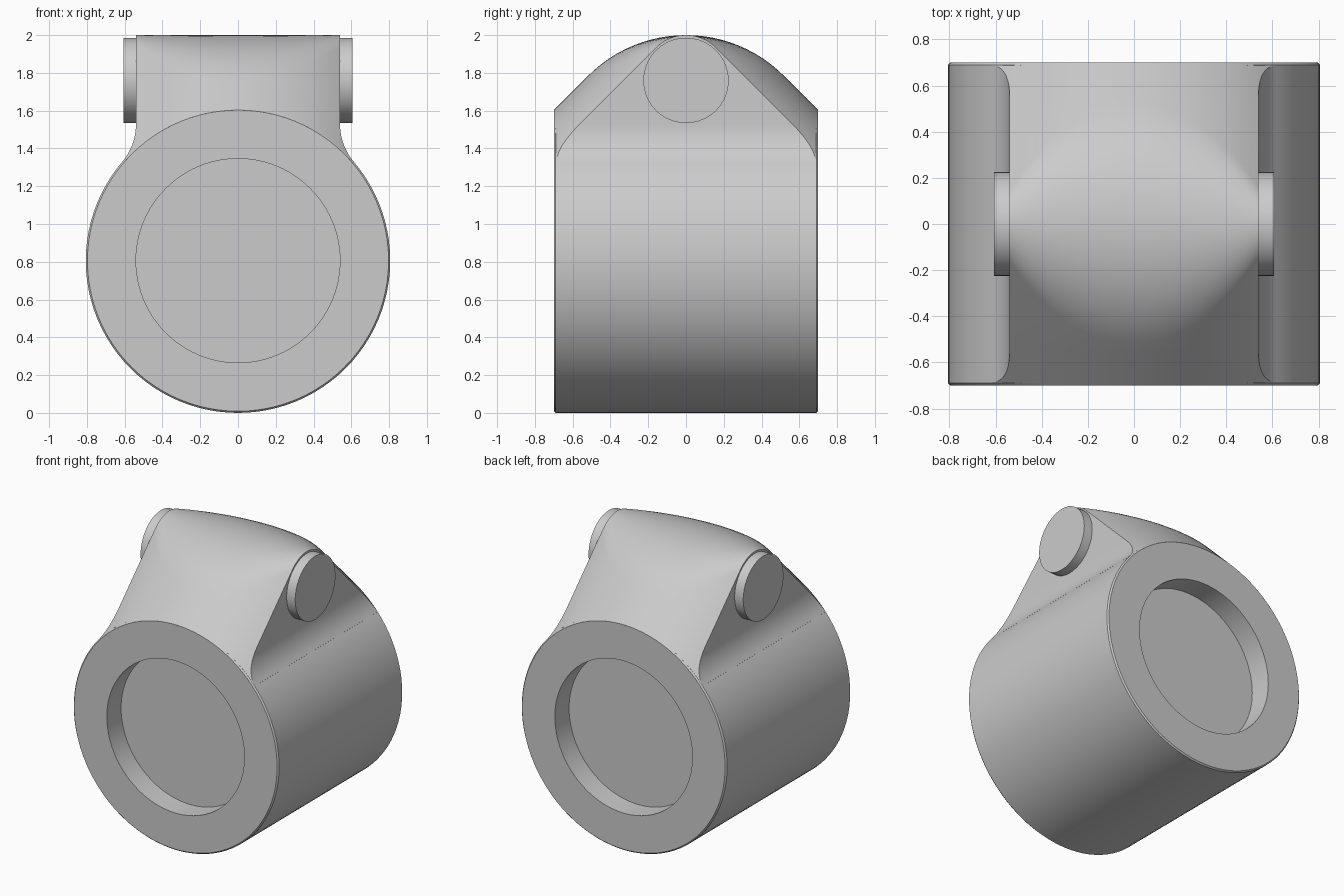
import bpy, bmesh
from math import sin, cos, pi, sqrt, atan2, radians

cube = bpy.data.objects.get("Cube")
if cube:
    bpy.data.objects.remove(cube, do_unlink=True)

grey = bpy.data.materials.new("plain grey")
grey.use_nodes = True
colour = (0.6, 0.6, 0.6, 1)
grey.diffuse_color = colour
grey.node_tree.nodes["Principled BSDF"].inputs["Base Color"].default_value = colour

RADIUS, FACE_RADIUS, HALF_LEN = 0.806, 0.797, 0.70
NECK_X, FILLET_Z, TOP = 0.54, 1.53, 2.0


def loft(name, sections, cyclic=True):
    """Skin a list of closed sections, capping the first and last."""
    bm = bmesh.new()
    rings = [[bm.verts.new(p) for p in s] for s in sections]
    n = len(rings[0])
    for a, b in zip(rings, rings[1:]):
        for i in range(n):
            j = (i + 1) % n
            bm.faces.new((a[i], a[j], b[j], b[i]))
    bm.faces.new(rings[0])
    bm.faces.new(rings[-1])
    bmesh.ops.remove_doubles(bm, verts=bm.verts, dist=1e-5)
    bmesh.ops.recalc_face_normals(bm, faces=bm.faces)
    mesh = bpy.data.meshes.new(name)
    bm.to_mesh(mesh)
    bm.free()
    obj = bpy.data.objects.new(name, mesh)
    bpy.context.collection.objects.link(obj)
    mesh.materials.append(grey)
    for o in bpy.context.selected_objects:
        o.select_set(False)
    obj.select_set(True)
    bpy.context.view_layer.objects.active = obj
    bpy.ops.object.shade_smooth_by_angle(angle=radians(30))
    return obj


# Barrel: round body with chamfered rims and a round recess in both ends
half = [(0.54, -0.54), (0.54, -HALF_LEN), (FACE_RADIUS, -HALF_LEN), (RADIUS, -0.69)]
profile = half + [(r, -y) for r, y in reversed(half)]
SEG = 96
loft("barrel", [[(r * cos(2 * pi * i / SEG), y, RADIUS + r * sin(2 * pi * i / SEG))
                 for i in range(SEG)] for r, y in profile])

# Neck: 45 degree flanks meeting a rounded ridge, broad in the middle, tight at the sides
ARC = 24
rim_z = lambda x: RADIUS + sqrt(FACE_RADIUS ** 2 - x * x)
mid_y = HALF_LEN + rim_z(NECK_X) - FILLET_Z


def neck_section(x, crest):
    z = rim_z(x)
    pts = [(0.6, z - 0.1), (HALF_LEN, z)] + crest
    pts += [(-HALF_LEN, z), (-0.6, z - 0.1)]
    return [(x, y, h) for y, h in pts]


def ridge(x):
    z = rim_z(x)
    r = (HALF_LEN + z - TOP) / (sqrt(2) - 1)
    arc = [(r * sin(a), TOP - r + r * cos(a))
           for a in (pi / 4 - pi / 2 * i / ARC for i in range(ARC + 1))]
    flank = HALF_LEN + z - mid_y
    return neck_section(x, [(mid_y, flank)] + arc + [(-mid_y, flank)])


def fillet(x, z):
    y = min(0.69, HALF_LEN + rim_z(x) - z)
    return neck_section(x, [(y - 2 * y * i / (ARC + 2), z) for i in range(ARC + 3)])


# Side fillets are tangent to the wall above and the barrel below
rise = FILLET_Z - RADIUS
fr = (NECK_X ** 2 + rise ** 2 - RADIUS ** 2) / (2 * (RADIUS - NECK_X))
sweep = atan2(rise, NECK_X + fr)
fillet_pts = [(NECK_X + fr - fr * cos(sweep * i / 10), FILLET_Z - fr * sin(sweep * i / 10))
              for i in range(11)]
sections = [fillet(-x, z) for x, z in reversed(fillet_pts)]
sections += [ridge(NECK_X * (i / 16 - 1)) for i in range(33)]
sections += [fillet(x, z) for x, z in fillet_pts]
loft("neck", sections)

# Pin ends: short discs on both sides of the neck
for side, name in ((1, "left_pin"), (-1, "right_pin")):
    loft(name, [[(side * x, 0.226 * cos(2 * pi * i / 40), 1.76 + 0.226 * sin(2 * pi * i / 40))
                 for i in range(40)] for x in (0.5, 0.607)])
